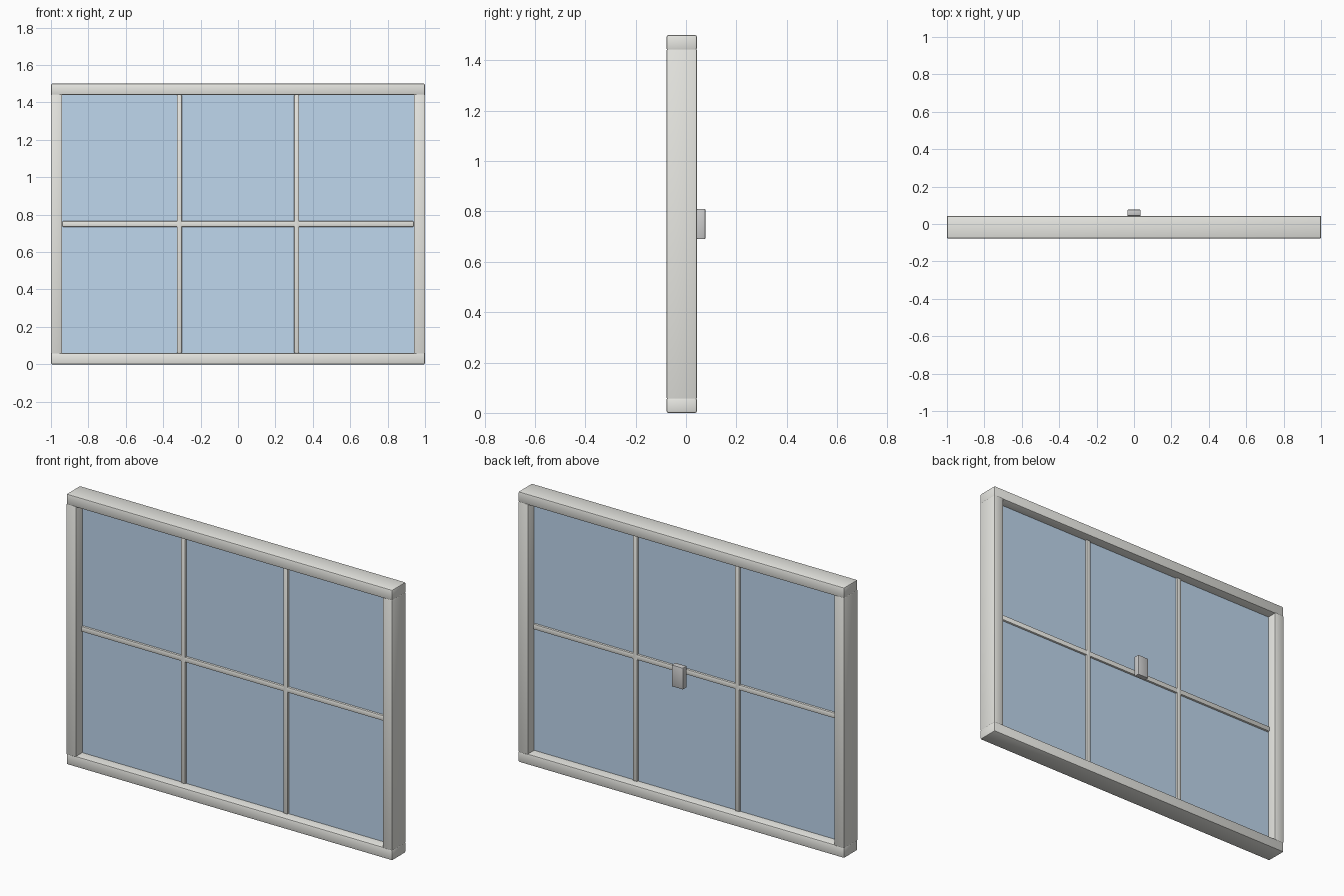
import bpy
from math import radians

if "Cube" in bpy.data.objects:
    bpy.data.objects.remove(bpy.data.objects["Cube"])


def material(name, color):
    m = bpy.data.materials.new(name)
    m.diffuse_color = color
    m.use_nodes = True
    m.node_tree.nodes["Principled BSDF"].inputs["Base Color"].default_value = m.diffuse_color
    return m


PAINT = material("painted_frame", (0.80, 0.80, 0.76, 1))
GLASS = material("blue_glass", (0.52, 0.68, 0.85, 1))
METAL = material("grey_metal", (0.55, 0.55, 0.58, 1))


def box(name, center, size, mat, bevel=0.0):
    bpy.ops.mesh.primitive_cube_add(size=1, location=center)
    ob = bpy.context.object
    ob.name = name
    ob.scale = size
    bpy.ops.object.transform_apply(location=False, rotation=False, scale=True)
    ob.data.materials.append(mat)
    if bevel:
        mod = ob.modifiers.new("bevel", 'BEVEL')
        mod.width = bevel
        mod.segments = 2
        bpy.ops.object.modifier_apply(modifier="bevel")
        bpy.ops.object.shade_smooth_by_angle(angle=radians(40))
    return ob


W, H = 2.0, 1.5          # outer size
T, D = 0.06, 0.12        # frame member width and depth
Y = -0.017               # middle plane of the frame
IW, IH = W - 2 * T, H - 2 * T

# Outer frame: full-width rails with stiles between them
for name, z in (("bottom_rail", T / 2), ("top_rail", H - T / 2)):
    box(name, (0, Y, z), (W, D, T), PAINT, 0.007)
for name, s in (("left_stile", -1), ("right_stile", 1)):
    box(name, (s * (W - T) / 2, Y, H / 2), (T, D, IH + 0.01), PAINT, 0.005)

# Glass pane
box("glass_pane", (0, Y, H / 2), (IW, 0.01, IH), GLASS)

# Glazing bars
for name, s in (("left_glazing_bar", -1), ("right_glazing_bar", 1)):
    box(name, (s * IW / 6, Y, H / 2), (0.027, 0.035, IH), PAINT, 0.005)
box("cross_glazing_bar", (0, Y, H / 2), (IW, 0.033, 0.03), PAINT, 0.005)

# Handle on the inner side
box("handle", (0, 0.06, H / 2), (0.07, 0.034, 0.12), METAL, 0.004)
